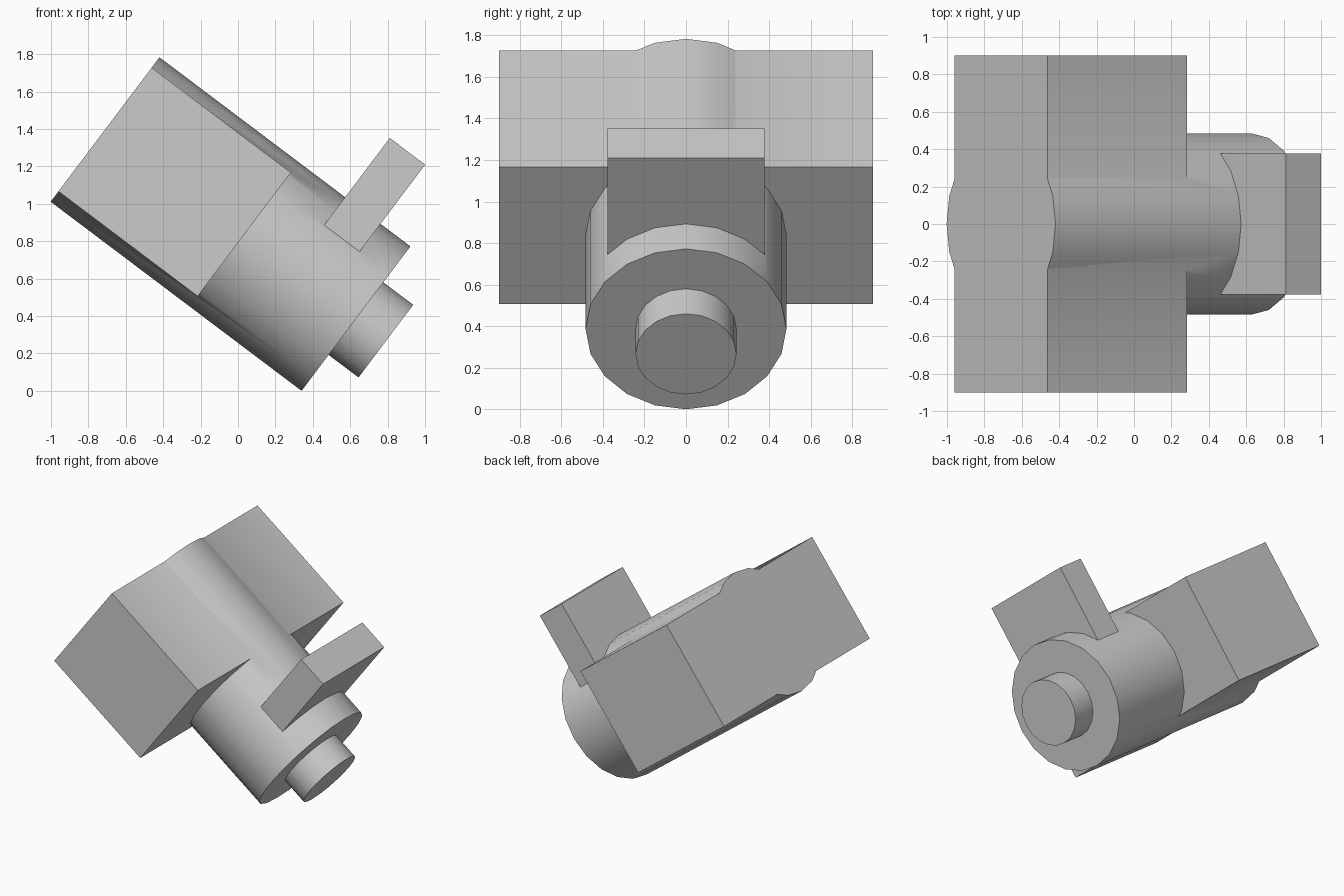
import bpy, math
from mathutils import Matrix, Vector

cube = bpy.data.objects.get("Cube")
if cube:
    bpy.data.objects.remove(cube, do_unlink=True)

TILT = math.radians(37)
RADIUS, HALF_LEN = 0.4835, 0.84   # barrel
CENTRE = Vector((-0.04, 0, 0.893))

grey = bpy.data.materials.new("plain_grey")
grey.use_nodes = True
colour = (0.6, 0.6, 0.6, 1)
grey.diffuse_color = colour
grey.node_tree.nodes["Principled BSDF"].inputs["Base Color"].default_value = colour


def finish(name):
    ob = bpy.context.object
    ob.name = name
    ob.data.materials.append(grey)
    return ob


def box(name, low, high):
    """Box between two corners, with x running along the barrel."""
    low, high = Vector(low), Vector(high)
    bpy.ops.mesh.primitive_cube_add(size=1)
    ob = finish(name)
    ob.data.transform(Matrix.Translation((low + high) / 2) @ Matrix.Diagonal((*(high - low), 1)))
    return ob


def rod(name, radius, start, end):
    """Twenty-sided rod along x, with a corner at the top."""
    bpy.ops.mesh.primitive_cylinder_add(vertices=20, radius=radius, depth=end - start)
    ob = finish(name)
    turn = Matrix.Rotation(math.pi / 2, 4, 'Y')
    spin = Matrix.Rotation(math.pi / 2, 4, 'Z')
    ob.data.transform(Matrix.Translation(((start + end) / 2, 0, 0)) @ turn @ spin)
    return ob


# Parts laid out along x, before tilting
body = rod("barrel_body", RADIUS, -HALF_LEN, HALF_LEN)
parts = [
    box("cross_block", (-HALF_LEN, -0.9, -0.414), (0.092, 0.9, 0.414)),
    box("top_plate", (0.403, -0.378, 0.1), (0.64, 0.378, 0.88)),
    rod("end_pin", 0.243, HALF_LEN - 0.1, HALF_LEN + 0.2),
]

# Weld the parts into one solid
for part in parts:
    union = body.modifiers.new("weld_" + part.name, 'BOOLEAN')
    union.operation = 'UNION'
    union.solver = 'EXACT'
    union.object = part
bpy.ops.object.select_all(action='DESELECT')
body.select_set(True)
bpy.context.view_layer.objects.active = body
for modifier in list(body.modifiers):
    bpy.ops.object.modifier_apply(modifier=modifier.name)
for part in parts:
    bpy.data.objects.remove(part, do_unlink=True)

# Tilt the solid nose-down and stand it on the ground
body.data.transform(Matrix.Translation(CENTRE) @ Matrix.Rotation(TILT, 4, 'Y'))
lowest = min(v.co.z for v in body.data.vertices)
body.data.transform(Matrix.Translation((0, 0, -lowest)))
bpy.ops.object.shade_smooth_by_angle(angle=math.radians(30))
